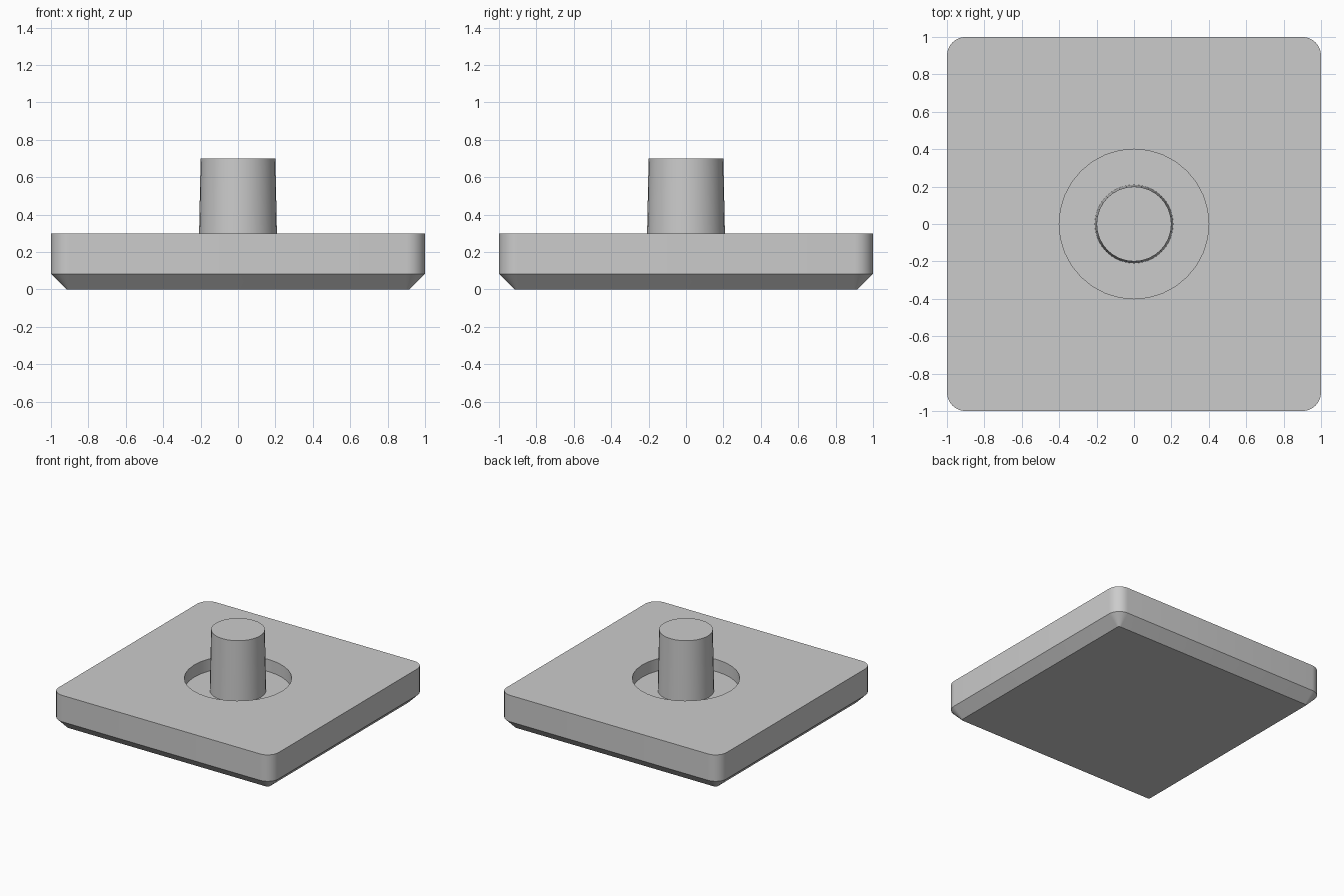
import bpy
import bmesh
from math import sin, cos, pi, radians

if "Cube" in bpy.data.objects:
    bpy.data.objects.remove(bpy.data.objects["Cube"])

grey = bpy.data.materials.new("plain grey")
grey.use_nodes = True
GREY = (0.6, 0.6, 0.6, 1)
grey.diffuse_color = GREY
grey.node_tree.nodes["Principled BSDF"].inputs["Base Color"].default_value = GREY

TOP, FLOOR, CHAMFER = 0.3, 0.2, 0.083
SIDES = 32


def circle(radius, z):
    return [(radius * cos(2 * pi * i / SIDES), radius * sin(2 * pi * i / SIDES), z)
            for i in range(SIDES)]


def rounded_square(half, radius, z, steps=8):
    points = []
    for corner, (sx, sy) in enumerate(((1, 1), (-1, 1), (-1, -1), (1, -1))):
        for i in range(steps + 1):
            a = pi / 2 * (corner + i / steps)
            points.append((sx * (half - radius) + radius * cos(a),
                           sy * (half - radius) + radius * sin(a), z))
    return points


def loft(bm, rings):
    """Skin consecutive rings with quads and return the vertex rings."""
    loops = [[bm.verts.new(p) for p in ring] for ring in rings]
    for low, high in zip(loops, loops[1:]):
        for i in range(len(low)):
            j = (i + 1) % len(low)
            bm.faces.new((low[i], low[j], high[j], high[i]))
    return loops


def finish(bm, name):
    bmesh.ops.recalc_face_normals(bm, faces=bm.faces)
    mesh = bpy.data.meshes.new(name)
    bm.to_mesh(mesh)
    bm.free()
    mesh.materials.append(grey)
    obj = bpy.data.objects.new(name, mesh)
    bpy.context.collection.objects.link(obj)
    bpy.ops.object.select_all(action="DESELECT")
    obj.select_set(True)
    bpy.context.view_layer.objects.active = obj
    bpy.ops.object.shade_smooth_by_angle(angle=radians(30))


# Square base with rounded corners, chamfered underside and a round recess
bm = bmesh.new()
outer = loft(bm, [rounded_square(1 - CHAMFER, 0.1 - CHAMFER, 0),
                  rounded_square(1, 0.1, CHAMFER),
                  rounded_square(1, 0.1, TOP)])
recess = loft(bm, [circle(0.4, FLOOR), circle(0.4, TOP)])
bm.faces.new(outer[0])
bm.faces.new(recess[0])
rims = [e for e in bm.edges if len(e.link_faces) == 1]
bmesh.ops.triangle_fill(bm, edges=rims, use_beauty=True)
finish(bm, "base")

# Slightly tapered post standing on the recess floor
bm = bmesh.new()
post = loft(bm, [circle(0.21, FLOOR), circle(0.2, TOP + 0.4)])
bm.faces.new(post[0])
bm.faces.new(post[1])
finish(bm, "post")
